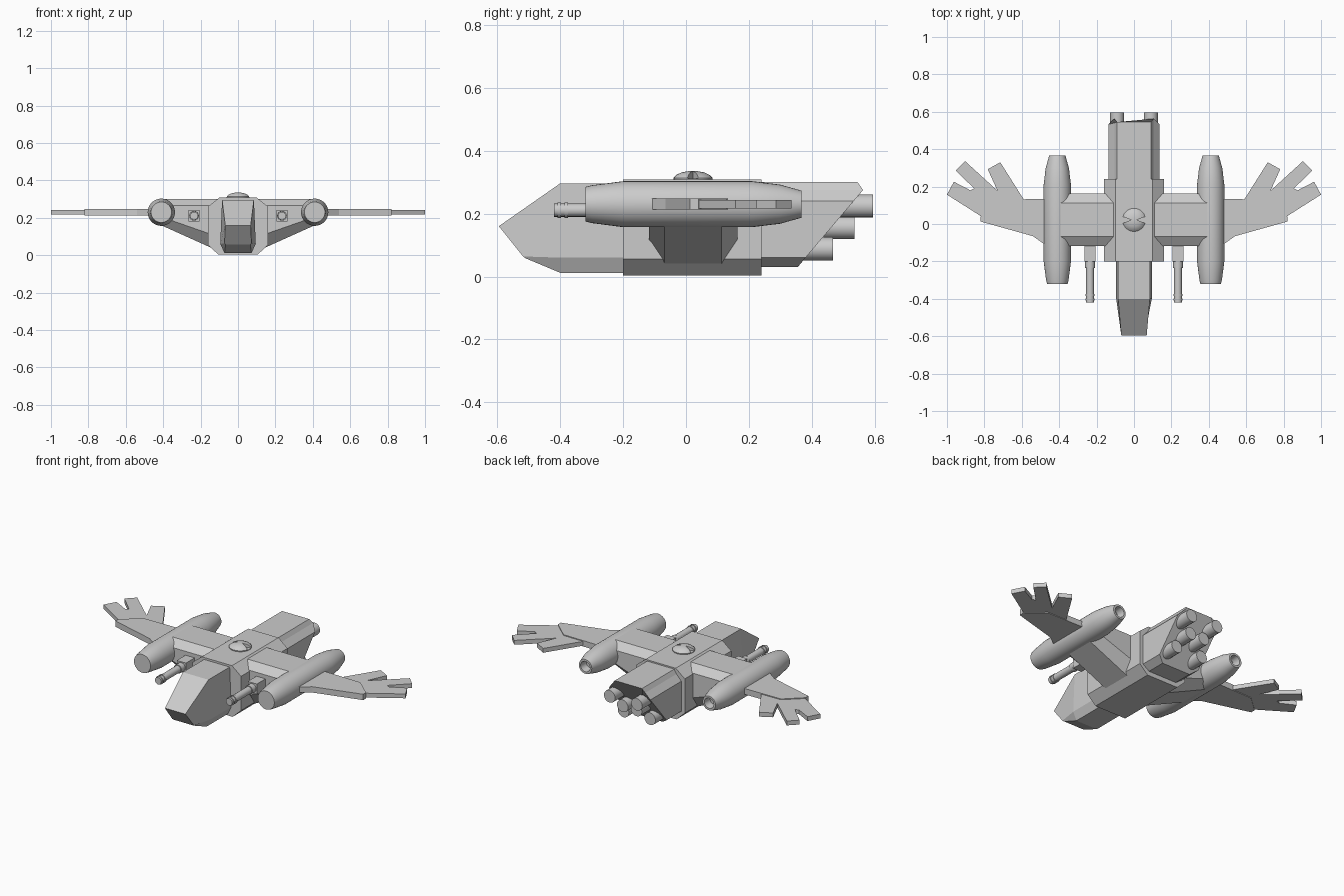
import bpy, bmesh
from math import sin, cos, tau

if "Cube" in bpy.data.objects:
    bpy.data.objects.remove(bpy.data.objects["Cube"])


def loft(name, rings, mirror=False, smooth=False):
    """Skin a list of equal-length point rings and cap both ends."""
    bm = bmesh.new()
    vs = [[bm.verts.new(p) for p in r] for r in rings]
    n = len(vs[0])
    for a, b in zip(vs, vs[1:]):
        for i in range(n):
            j = (i + 1) % n
            bm.faces.new((a[i], a[j], b[j], b[i]))
    bm.faces.new(vs[0])
    bm.faces.new(vs[-1])
    bmesh.ops.recalc_face_normals(bm, faces=bm.faces)
    me = bpy.data.meshes.new(name)
    bm.to_mesh(me)
    bm.free()
    ob = bpy.data.objects.new(name, me)
    bpy.context.collection.objects.link(ob)
    if smooth:
        bpy.ops.object.select_all(action='DESELECT')
        ob.select_set(True)
        bpy.context.view_layer.objects.active = ob
        bpy.ops.object.shade_smooth_by_angle(angle=0.5)
    if mirror:
        ob.modifiers.new("Mirror", 'MIRROR')
    return ob


def sym(half):
    """Close a right-hand half outline with its mirror image."""
    return half + [(-x, y, z) for x, y, z in reversed(half)]


def lathe(name, x, z, profile, n=24, mirror=True):
    """Turned part along y; profile is (y, radius)."""
    rings = [[(x + r * cos(tau * i / n), y, z + r * sin(tau * i / n))
              for i in range(n)] for y, r in profile]
    return loft(name, rings, mirror, True)


def plate(name, outline, z0, z1, mirror=True):
    return loft(name, [[(x, y, z) for x, y in outline] for z in (z0, z1)], mirror)


# Central hull
hull = [(0.10, 0.308), (0.16, 0.26), (0.16, 0.055), (0.105, 0.003)]
loft("hull_middle", [sym([(x, y, z) for x, z in hull]) for y in (-0.2, 0.24)])

# Faceted nose with a sloping canopy and chin
nose = [(0.085, 0.296), (0.095, 0.06), (0.072, 0.012)]
loft("nose", [sym([(x, y, z) for x, z in nose]) for y in (-0.15, -0.4)]
     + [sym([(0.068, -0.595, 0.16), (0.072, -0.518, 0.064), (0.066, -0.51, 0.058)])])

# Tail block with raked rear face
tail = [(0.09, 0.30, 0.545), (0.105, 0.275, 0.563), (0.137, 0.24, 0.533),
        (0.137, 0.06, 0.38), (0.095, 0.03, 0.355)]
loft("tail_block", [sym([(x, 0.2, z) for x, z, y in tail]),
                    sym([(x, y, z) for x, z, y in tail])])

# Six rocket nozzles stepping down the rear face
for row, (x, y, z) in enumerate([(0.09, 0.595, 0.224), (0.046, 0.535, 0.156),
                                 (0.088, 0.467, 0.088)]):
    lathe(f"rocket_nozzle_{row + 1}", x, z,
          [(y - 0.18, 0.037), (y, 0.037)], 16)


# Chamfered wing roots, underside rising outwards
def root_ring(x, side, bottom):
    return [(x, y, z) for y, z in [
        (-0.068, 0.30), (-0.118, 0.265), (-0.118, side), (-0.068, bottom),
        (0.113, bottom), (0.163, side), (0.163, 0.265), (0.113, 0.30)]]


loft("wing_root", [root_ring(0.11, 0.10, 0.025), root_ring(0.41, 0.205, 0.16)], True)

# Engine nacelles with recessed exhaust
lathe("engine_nacelle", 0.41, 0.23,
      [(-0.32, 0.055), (-0.30, 0.06), (-0.2, 0.073), (0.21, 0.073), (0.30, 0.062),
       (0.367, 0.043), (0.367, 0.031), (0.32, 0.026)], 32)

# Outer wing and thinner splayed feather tips
plate("outer_wing", [(0.42, -0.11), (0.48, -0.108), (0.54, -0.065), (0.82, 0.013),
                     (0.82, 0.04), (0.72, 0.13), (0.42, 0.135)], 0.213, 0.248)
plate("wing_feathers", [
    (0.57, 0.10), (0.715, 0.33), (0.782, 0.293), (0.73, 0.178),
    (0.903, 0.336), (0.953, 0.286), (0.855, 0.19), (0.875, 0.18),
    (0.963, 0.226), (1.0, 0.157), (0.80, 0.03), (0.65, 0.0)], 0.217, 0.243)

# Forward guns: square mount, barrel and muzzle rings
plate("gun_mount", [(0.205, -0.20), (0.265, -0.20), (0.265, -0.1), (0.205, -0.1)],
      0.18, 0.242)
lathe("gun_barrel", 0.235, 0.211,
      [(-0.19, 0.026), (-0.235, 0.026), (-0.235, 0.021), (-0.375, 0.021),
       (-0.375, 0.025), (-0.386, 0.025), (-0.386, 0.021), (-0.398, 0.021),
       (-0.398, 0.025), (-0.409, 0.025), (-0.409, 0.021), (-0.42, 0.021)], 16)

# Turret dome with two wedge notches
dome_profile = [(0.295, 0.06), (0.314, 0.062), (0.323, 0.053), (0.331, 0.036), (0.335, 0.014)]
dome = loft("turret_dome", [[(r * cos(tau * i / 24), 0.022 + r * sin(tau * i / 24), z)
                             for i in range(24)] for z, r in dome_profile], smooth=True)
for s in (-1, 1):
    cutter = plate("notch_cutter", [(s * 0.014, 0.022), (s * 0.08, -0.003),
                                    (s * 0.08, 0.047)], 0.312, 0.36, False)
    cutter.hide_render = True
    cutter.hide_set(True)
    cut = dome.modifiers.new("Notch", 'BOOLEAN')
    cut.operation = 'DIFFERENCE'
    cut.object = cutter
